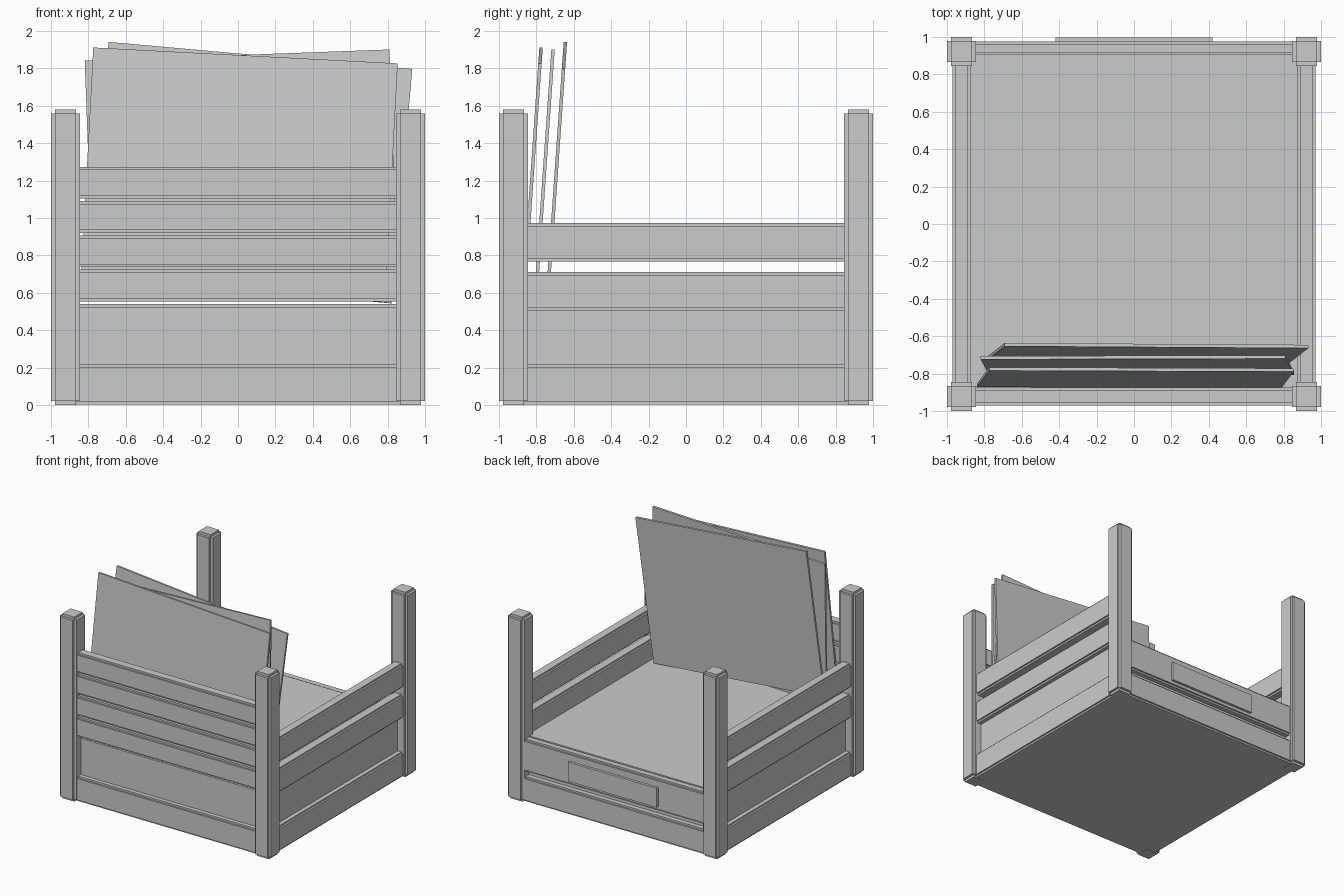
import bpy, bmesh, math
from mathutils import Matrix, Vector

if "Cube" in bpy.data.objects:
    bpy.data.objects.remove(bpy.data.objects["Cube"])

# one plain grey for the whole model
grey = bpy.data.materials.new("light_grey")
grey.diffuse_color = (0.6, 0.6, 0.6, 1)
grey.use_nodes = True
grey.node_tree.nodes["Principled BSDF"].inputs["Base Color"].default_value = grey.diffuse_color


def finish(bm, name):
    bmesh.ops.recalc_face_normals(bm, faces=bm.faces[:])
    me = bpy.data.meshes.new(name)
    bm.to_mesh(me)
    bm.free()
    me.materials.append(grey)
    ob = bpy.data.objects.new(name, me)
    bpy.context.collection.objects.link(ob)
    return ob


def box(name, lo, hi, step=0.0):
    """Box between two corners; with step, every edge is cut back by a small square notch."""
    lo, hi = Vector(lo), Vector(hi)
    s = Vector((step, step, step))
    size = hi - lo - 2 * s
    bm = bmesh.new()
    bmesh.ops.create_cube(bm, size=1, matrix=Matrix.Translation((lo + hi) / 2) @ Matrix.Diagonal((*size, 1)))
    if step:
        bm.normal_update()
        faces = bmesh.ops.extrude_discrete_faces(bm, faces=bm.faces[:])["faces"]
        bm.normal_update()
        for f in faces:
            bmesh.ops.translate(bm, verts=f.verts[:], vec=f.normal * step)
    me_ob = finish(bm, name)
    return me_ob


# corner posts
for sx, nx in ((-1, "left"), (1, "right")):
    for sy, ny in ((-1, "front"), (1, "back")):
        c = Vector((sx * 0.9225, sy * 0.9225, 0))
        h = Vector((0.0775, 0.0775, 0))
        box(f"{ny}_{nx}_post", c - h, c + h + Vector((0, 0, 1.58)), 0.021)

# base frame and recessed body with the floor on top
box("base", (-0.97, -0.97, 0.002), (0.97, 0.975, 0.215), 0.015)
box("body", (-0.92, -0.92, 0.19), (0.92, 0.92, 0.54), 0.015)

# front slats
for i in range(4):
    top = 1.273 - 0.183 * i
    box(f"front_slat_{i + 1}", (-0.87, -0.97, top - 0.17), (0.87, -0.875, top), 0.015)

# side slats, mirrored left and right
for sx, nx in ((-1, "left"), (1, "right")):
    for i, (z0, z1) in enumerate(((0.505, 0.71), (0.767, 0.973))):
        x0, x1 = sorted((sx * 0.875, sx * 0.97))
        box(f"{nx}_slat_{i + 1}", (x0, -0.87, z0), (x1, 0.87, z1), 0.015)

# back rail with its plain plate
box("back_rail", (-0.87, 0.90, 0.26), (0.87, 0.975, 0.535), 0.015)
box("back_plate", (-0.42, 0.96, 0.30), (0.42, 0.997, 0.465))

# leaning boards: middle of top edge, roll in degrees
W, H, T = 1.63, 1.26, 0.018
boards = (((0.04, -0.778, 1.868), 3.0), ((-0.005, -0.713, 1.87), -2.1), ((0.12, -0.65, 1.868), 5.1))
for i, (top, roll) in enumerate(boards):
    rot = Matrix.Rotation(math.radians(-4), 4, 'X') @ Matrix.Rotation(math.radians(roll), 4, 'Y')
    ob = box(f"board_{i + 1}", (-W / 2, -T / 2, -H), (W / 2, T / 2, 0))
    ob.data.transform(Matrix.Translation(top) @ rot)
